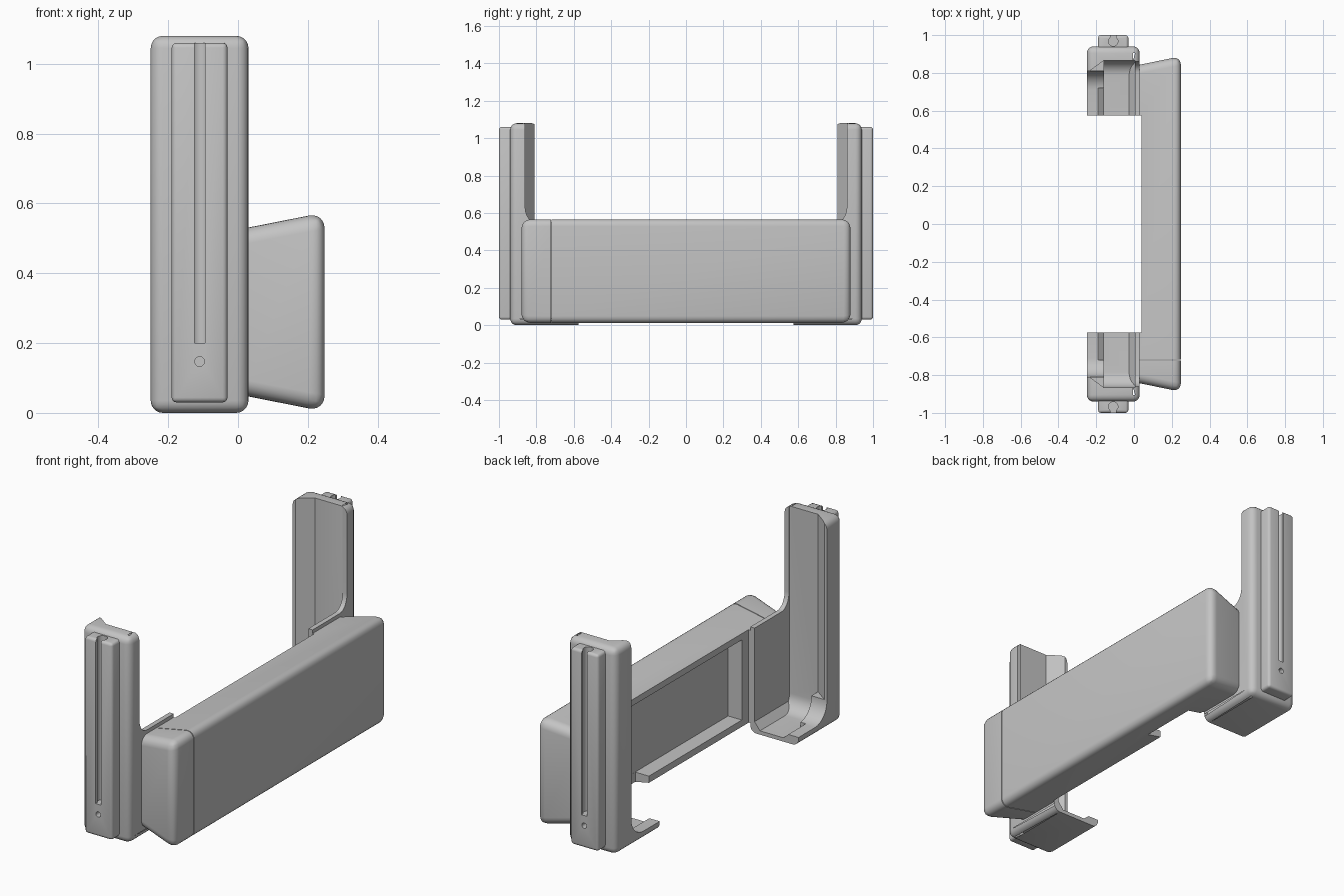
import bpy, bmesh, math
from mathutils import Vector

if "Cube" in bpy.data.objects:
    bpy.data.objects.remove(bpy.data.objects["Cube"])

grey = bpy.data.materials.new("plain_grey")
grey.diffuse_color = (0.55, 0.55, 0.55, 1)
grey.use_nodes = True
grey.node_tree.nodes["Principled BSDF"].inputs["Base Color"].default_value = grey.diffuse_color


def add(name, bm, helper=False):
    bmesh.ops.recalc_face_normals(bm, faces=bm.faces)
    me = bpy.data.meshes.new(name)
    bm.to_mesh(me)
    bm.free()
    ob = bpy.data.objects.new(name, me)
    bpy.context.collection.objects.link(ob)
    ob.data.materials.append(grey)
    if helper:
        ob.hide_render = True
        ob.hide_viewport = True
    return ob


def prism(pts, axis, a, b):
    """Extrude a 2D profile along one axis from a to b."""
    bm = bmesh.new()

    def place(p, t):
        q = list(p)
        q.insert(axis, t)
        return bm.verts.new(q)
    lo = [place(p, a) for p in pts]
    hi = [place(p, b) for p in pts]
    bm.faces.new(lo)
    bm.faces.new(hi[::-1])
    for i in range(len(pts)):
        j = (i + 1) % len(pts)
        bm.faces.new((lo[i], hi[i], hi[j], lo[j]))
    return bm


def box(x0, x1, y0, y1, z0, z1):
    return prism([(x0, y0), (x1, y0), (x1, y1), (x0, y1)], 2, z0, z1)


def round_edges(bm, radius, test, segments=5):
    edges = [e for e in bm.edges if test(e.verts[0].co, e.verts[1].co)]
    bmesh.ops.bevel(bm, geom=edges, offset=radius, segments=segments,
                    profile=0.5, affect='EDGES', clamp_overlap=True)


def cut(ob, cutters):
    for c in cutters:
        m = ob.modifiers.new("cut", 'BOOLEAN')
        m.operation = 'DIFFERENCE'
        m.solver = 'EXACT'
        m.object = c


def finish(ob, mirrored=False):
    """Apply the modifiers, shade smooth by angle."""
    if mirrored:
        m = ob.modifiers.new("pair", 'MIRROR')
        m.use_axis = (False, True, False)
        m.use_mirror_merge = False
    bpy.ops.object.select_all(action='DESELECT')
    bpy.context.view_layer.objects.active = ob
    ob.select_set(True)
    bpy.ops.object.convert(target='MESH')
    bpy.ops.object.shade_smooth_by_angle(angle=math.radians(32))


def hollow(y_in, y_wall, z_floor, r, rise):
    """Side profile (y, z) of an open pocket with a curved inner corner."""
    arc = [(y_wall - r + r * math.sin(t), z_floor + rise * (1 - math.cos(t)))
           for t in (math.pi / 2 * i / 8 for i in range(9))]
    return [(y_in, z_floor)] + arc + [(y_wall, 2), (y_in, 2)]


# End brackets: rounded block hollowed into back wall, floor and inner plate
bm = box(-0.25, 0.03, 0.4, 0.94, 0, 1.08)
round_edges(bm, 0.035, lambda a, b: max(a.y, b.y) > 0.9)
bracket = add("end_bracket", bm)
cutters = [
    add("cut_inner_end", box(-1, 1, 0.2, 0.575, -1, 2), True),
    add("cut_main_pocket", prism(hollow(0.3, 0.865, 0.02, 0.08, 0.08), 0, -0.16, 0.005), True),
    add("cut_open_side", prism(hollow(0.3, 0.81, 0.045, 0.1, 0.1), 0, -0.4, -0.159), True),
    add("cut_lip_slope", prism([(-0.161, 0.02), (-0.155, 0.02), (-0.155, 0.1), (-0.19, 0.1),
                                (-0.19, 0.044)], 1, 0.3, 0.72), True),
    add("cut_wall_slope", prism([(-0.235, 0.80), (-0.235, 0.81), (-0.16, 0.865),
                                 (-0.15, 0.865), (-0.15, 0.80)], 2, 0.15, 2), True),
    add("cut_above_plate", prism(hollow(0.3, 0.86, 0.55, 0.06, 0.08), 0, -0.02, 0.4), True),
]
cut(bracket, cutters)
finish(bracket, True)

# Sloped fillet between bracket floor and plate
corner = add("bracket_corner", prism([(-0.03, 0.015), (0.01, 0.015), (0.01, 0.06), (0.005, 0.06)],
                                     1, 0.575, 0.87))
finish(corner, True)

# Outer rails with slot and screw hole
bm = box(-0.19, -0.03, 0.92, 1.0, 0.03, 1.06)
round_edges(bm, 0.014, lambda a, b: max(a.y, b.y) > 0.95, 3)
rail = add("outer_rail", bm)


def disc(cx, cy, r, n=20):
    return [(cx + r * math.cos(2 * math.pi * i / n), cy + r * math.sin(2 * math.pi * i / n))
            for i in range(n)]


cutters += [
    add("cut_slot", box(-0.125, -0.095, 0.96, 1.1, 0.2, 1.2), True),
    add("cut_channel", prism(disc(-0.11, 0.967, 0.025), 2, 0.2, 1.2), True),
    add("cut_hole", prism(disc(-0.11, 0.147, 0.014), 1, 0.95, 1.1), True),
]
cut(rail, cutters[-3:])
finish(rail, True)


# Flared grip body and its end cap, split at a fine seam
def grip():
    bm = box(0.03, 0.248, -1, 1, 0, 1)
    for v in bm.verts:
        front = v.co.x > 0.1
        v.co.y = math.copysign(0.888 if front else 0.843, v.co.y)
        half = 0.285 if front else 0.242
        v.co.z = 0.289 + (half if v.co.z > 0.5 else -half)
    round_edges(bm, 0.045, lambda a, b: max(a.x, b.x) > 0.1, 6)
    return bm


def split(bm, y, keep):
    r = bmesh.ops.bisect_plane(bm, geom=bm.verts[:] + bm.edges[:] + bm.faces[:],
                               plane_co=Vector((0, y, 0)), plane_no=Vector((0, keep, 0)),
                               clear_inner=True)
    edges = [e for e in r['geom_cut'] if isinstance(e, bmesh.types.BMEdge)]
    bmesh.ops.contextual_create(bm, geom=edges)
    return bm


body = add("grip_body", split(grip(), -0.718, 1))
cutters += [
    add("cut_back_trim", box(-0.1, 0.04, -0.575, 0.575, -1, 1), True),
    add("cut_recess", box(-0.1, 0.12, -0.52, 0.56, 0.08, 0.50), True),
    add("cut_ledge_end", box(-0.1, 0.119, 0.25, 0.559, -0.1, 0.09), True),
]
cut(body, cutters[-3:])
finish(body)
cap = add("grip_end_cap", split(grip(), -0.722, -1))
finish(cap)

# Remove the helpers
for c in cutters:
    bpy.data.objects.remove(c)
